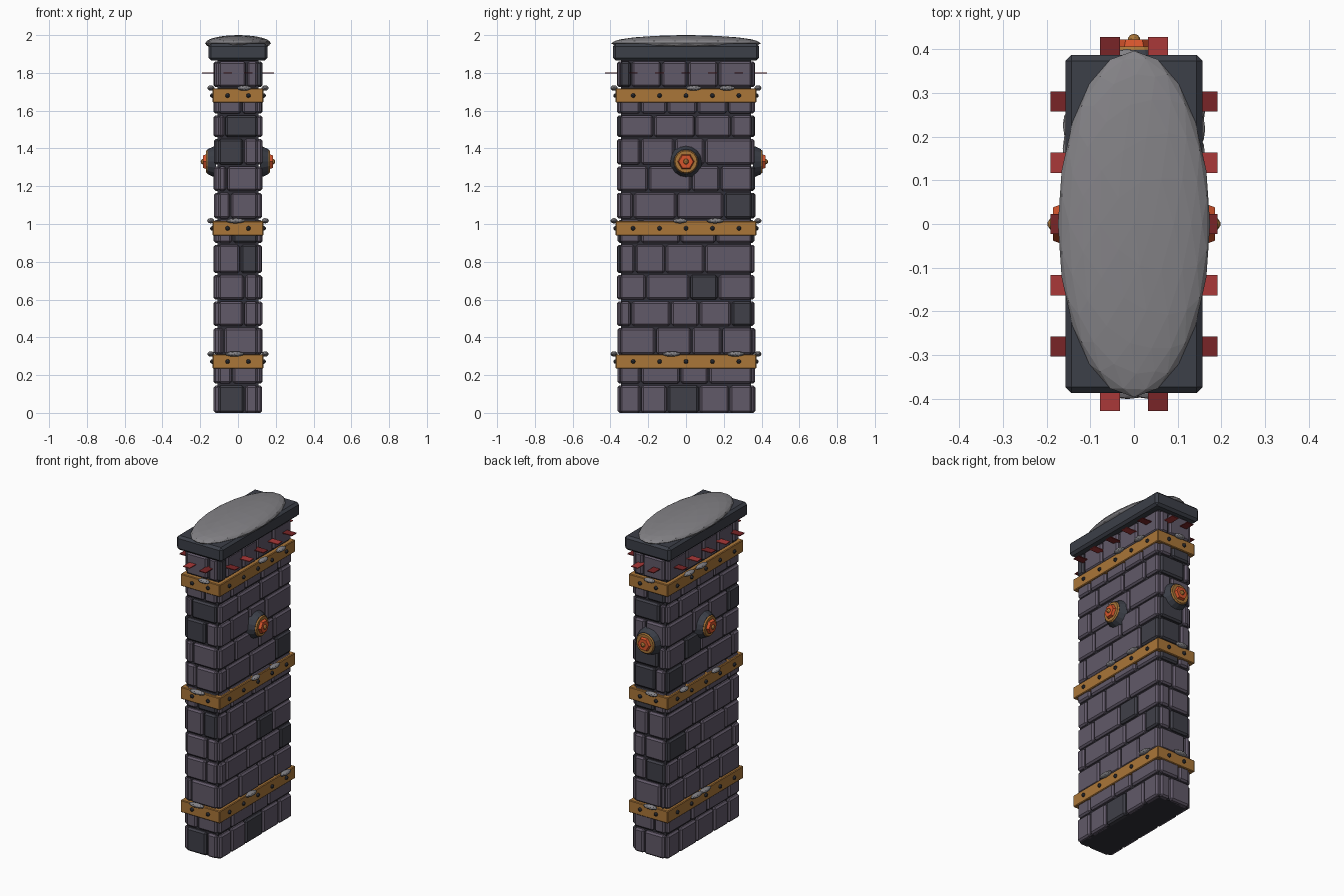
import bpy, bmesh, random
from math import pi
from mathutils import Matrix, Vector

random.seed(4)
cube = bpy.data.objects.get("Cube")
if cube:
    bpy.data.objects.remove(cube)


def material(name, r, g, b):
    m = bpy.data.materials.new(name)
    m.use_nodes = True
    m.diffuse_color = (r, g, b, 1)
    bsdf = m.node_tree.nodes["Principled BSDF"]
    bsdf.inputs["Base Color"].default_value = (r, g, b, 1)
    bsdf.inputs["Roughness"].default_value = 0.9
    return m


STONE = material("stone", .12, .10, .14)
DARK_STONE = material("dark stone", .05, .05, .065)
MORTAR = material("mortar", .03, .028, .038)
SLATE = material("slate", .045, .05, .065)
GREY = material("pale grey", .23, .225, .24)
GOLD = material("aged gold", .40, .18, .04)
IRON = material("iron", .025, .028, .036)
RED = material("red", .40, .04, .04)
DEEP_RED = material("deep red", .19, .018, .02)
ORANGE = material("orange red", .68, .09, .025)


def finish(name, bm, mats, bevel=0):
    mesh = bpy.data.meshes.new(name)
    bm.to_mesh(mesh)
    bm.free()
    for m in mats:
        mesh.materials.append(m)
    ob = bpy.data.objects.new(name, mesh)
    bpy.context.collection.objects.link(ob)
    if bevel:
        mod = ob.modifiers.new("bevel", "BEVEL")
        mod.width = bevel
        mod.segments = 1
    return ob


def paint(verts, index):
    for f in {f for v in verts for f in v.link_faces}:
        f.material_index = index


def box(bm, lo, hi, index=0):
    lo, hi = Vector(lo), Vector(hi)
    mat = Matrix.Translation((lo + hi) / 2) @ Matrix.Diagonal((*(hi - lo), 1))
    paint(bmesh.ops.create_cube(bm, size=1, matrix=mat)["verts"], index)


def lump(bm, centre, radii, detail=2, turn=Matrix()):
    mat = Matrix.Translation(centre) @ turn @ Matrix.Diagonal((*radii, 1))
    bmesh.ops.create_icosphere(bm, subdivisions=detail, radius=1, matrix=mat)


# Each side frame maps (along, outward, up) to the model; outward zero is the wall
def frame(angle, distance):
    return Matrix.Rotation(angle, 4, "Z") @ Matrix.Translation((0, -distance, 0))


WALL_X, WALL_Y = .127, .364
SIDES = {"front": (0, WALL_Y), "left": (pi / 2, WALL_X),
         "back": (pi, WALL_Y), "right": (-pi / 2, WALL_X)}

# Mortar core
bm = bmesh.new()
box(bm, (-.109, -.345, 0), (.109, .345, 1.9))
finish("mortar_core", bm, [MORTAR])

# Stone courses: heights, then joints across the wide and narrow sides
LEVELS = [0, .15, .305, .455, .595, .735, .895, 1.025, 1.17, 1.31, 1.455, 1.58, 1.72, 1.865]
WIDE = [(-.24, -.1, .07, .23), (-.24, -.03, .12), (-.16, .03, .19), (-.29, -.08, .07, .24),
        (-.21, .02, .17), (-.27, -.11, .1), (-.24, -.03, .16), (-.28, -.05, .2),
        (-.2, .03, .18), (-.24, -.06, .1), (-.17, .05, .24), (-.24, -.1, .06, .22),
        (-.29, -.13, .01, .17)]
NARROW = [.035, -.03, -.075, .03, .035, .012, -.03, -.04, -.06, .03, -.07, .02, .045]
DARK = {"left": {(0, 2), (3, 4), (4, 2), (7, 3), (12, 0)},
        "front": {(0, 0), (5, 1), (6, 1), (9, 0), (10, 1)}}

bm = bmesh.new()
for side, (angle, distance) in SIDES.items():
    wide = side in ("left", "right")
    half = .352 if wide else .106
    before = set(bm.verts)
    for row, (z0, z1) in enumerate(zip(LEVELS, LEVELS[1:])):
        joints = WIDE[row] if wide else (NARROW[row],)
        if side in ("right", "back"):
            joints = tuple(-j for j in reversed(joints))
        edges = (-half, *joints, half)
        for i, (a, b) in enumerate(zip(edges, edges[1:])):
            if side in DARK:
                dark = (row, i) in DARK[side]
            else:
                dark = random.random() < .13
            proud = random.uniform(-.003, .003)
            box(bm, (a + .004, -proud, z0 + (.005 if row else 0)),
                (b - .004, .04, z1 - .005), int(dark))
    fresh = [v for v in bm.verts if v not in before]
    bmesh.ops.transform(bm, matrix=frame(angle, distance), verts=fresh)
finish("stone_blocks", bm, [STONE, DARK_STONE], .01)

# Metal bands with rivets and grey rubble resting on them
BANDS = (.272, .977, 1.68)
bm = bmesh.new()
rivets, rubble = bmesh.new(), bmesh.new()
for z in BANDS:
    box(bm, (-.135, -.372, z - .038), (.135, .372, z + .038))
    for side, (angle, distance) in SIDES.items():
        wide = side in ("left", "right")
        place = frame(angle, distance + .009)
        for along in ((-.28, -.14, 0, .14, .28) if wide else (-.055, .055)):
            lump(rivets, place @ Vector((along, 0, z)), (.012, .012, .012))
        for _ in range(2 if wide else 1):
            along = random.uniform(-.27, .27) if wide else random.uniform(-.04, .05)
            lump(rubble, place @ Vector((along, -.008, z + .04)),
                 (random.uniform(.035, .055), .019, .014),
                 2, Matrix.Rotation(angle, 4, "Z"))
finish("metal_bands", bm, [GOLD], .004)
finish("rivets", rivets, [IRON])
finish("band_rubble", rubble, [GREY])

# Medallions on three sides: dark rim, gold disc, hexagon and stud
PARTS = [("rim", 16, .086, .066, -.01, .034, SLATE),
         ("disc", 16, .066, .058, .03, .042, GOLD),
         ("hexagon", 6, .045, .038, .04, .058, ORANGE)]
for side in ("left", "right", "back"):
    angle, distance = SIDES[side]
    place = frame(angle, distance) @ Matrix.Translation((0, 0, 1.33)) \
        @ Matrix.Rotation(pi / 2, 4, "X")
    for part, sides, r1, r2, d0, d1, mat in PARTS:
        bm = bmesh.new()
        turn = Matrix.Rotation(pi / 6 if sides == 6 else 0, 4, "Z")
        bmesh.ops.create_cone(bm, cap_ends=True, segments=sides, radius1=r1, radius2=r2,
                              depth=d1 - d0,
                              matrix=place @ Matrix.Translation((0, 0, (d0 + d1) / 2)) @ turn)
        finish(f"medallion_{part}_{side}", bm, [mat])
    bm = bmesh.new()
    lump(bm, place @ Vector((0, 0, .056)), (.015, .015, .015))
    finish(f"medallion_stud_{side}", bm, [GOLD])

# Thin alternating red tabs under the cap
bm = bmesh.new()
for side, (angle, distance) in SIDES.items():
    spots = (-.28, -.14, 0, .14, .28) if side in ("left", "right") else (-.055, .055)
    before = set(bm.verts)
    for i, along in enumerate(spots):
        box(bm, (along - .023, -.064, 1.797), (along + .023, .02, 1.802), (i + 1) % 2
            if len(spots) > 2 else i)
    fresh = [v for v in bm.verts if v not in before]
    bmesh.ops.transform(bm, matrix=frame(angle, distance), verts=fresh)
finish("red_tabs", bm, [RED, DEEP_RED])

# Slate cap and shallow grey dome
bm = bmesh.new()
box(bm, (-.157, -.387, 1.866), (.157, .387, 1.955))
finish("cap_slab", bm, [SLATE], .014)
bm = bmesh.new()
lump(bm, (0, 0, 1.957), (.174, .396, .043), 3)
finish("cap_dome", bm, [GREY])
